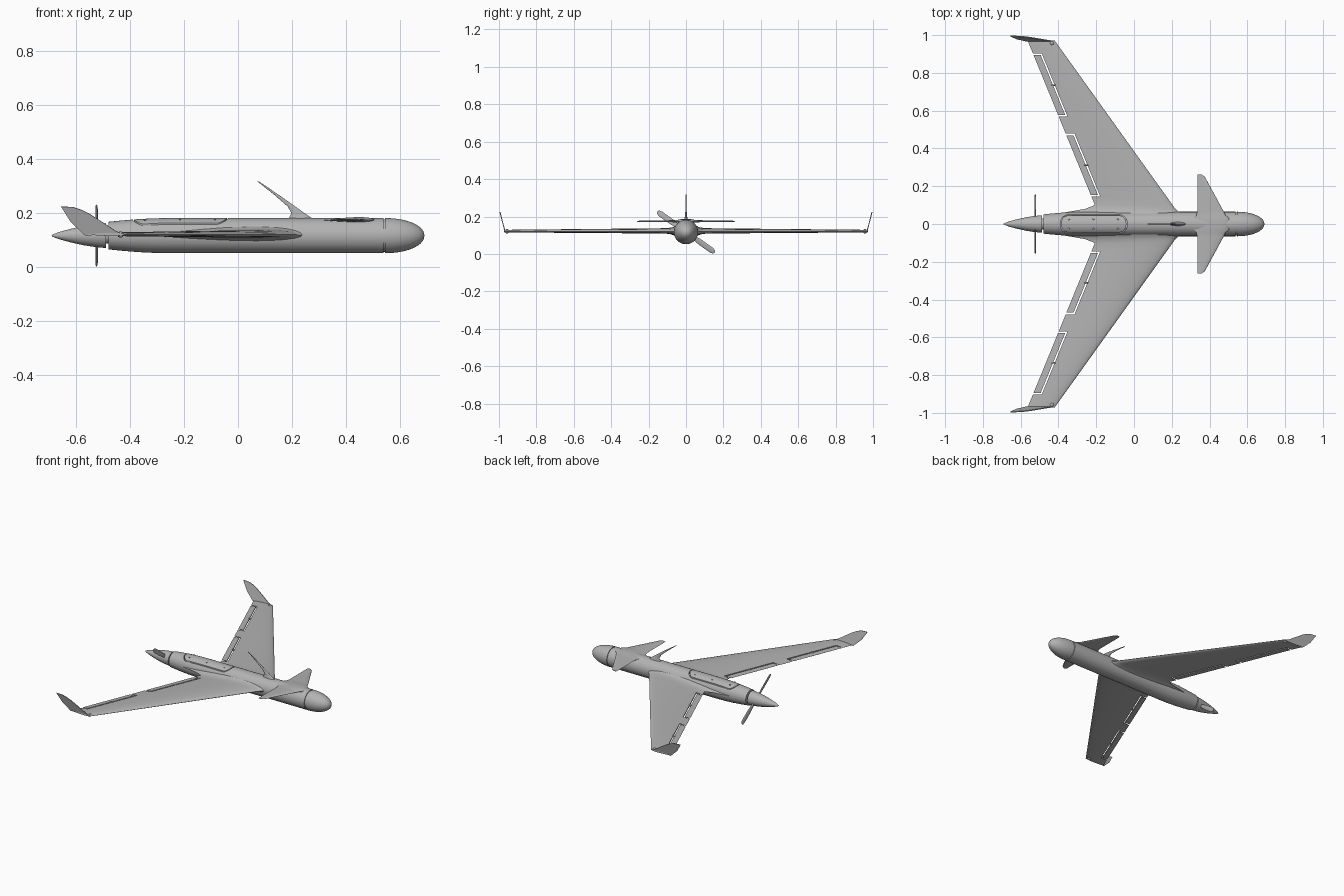
import bpy, bmesh, math
from mathutils import Vector, Matrix

old = bpy.data.objects.get("Cube")
if old:
    bpy.data.objects.remove(old, do_unlink=True)

AXIS_Z = 0.117
RADIUS = 0.065


def make_material(name, value):
    m = bpy.data.materials.new(name)
    m.use_nodes = True
    m.diffuse_color = (value, value, value, 1)
    m.node_tree.nodes["Principled BSDF"].inputs["Base Color"].default_value = (value, value, value, 1)
    return m


grey = make_material("light grey", 0.45)


def finish(name, bm, smooth=True):
    bmesh.ops.recalc_face_normals(bm, faces=bm.faces)
    mesh = bpy.data.meshes.new(name)
    bm.to_mesh(mesh)
    bm.free()
    mesh.materials.append(grey)
    ob = bpy.data.objects.new(name, mesh)
    bpy.context.collection.objects.link(ob)
    if smooth:
        smooth_edges(ob)
    return ob


def activate(ob):
    bpy.ops.object.select_all(action='DESELECT')
    ob.select_set(True)
    bpy.context.view_layer.objects.active = ob


def smooth_edges(ob):
    activate(ob)
    bpy.ops.object.shade_smooth_by_angle(angle=math.radians(35))


def loft(name, rings):
    """Skin closed rings of equal length and cap both ends."""
    bm = bmesh.new()
    loops = [[bm.verts.new(p) for p in ring] for ring in rings]
    n = len(loops[0])
    for a, b in zip(loops, loops[1:]):
        for i in range(n):
            j = (i + 1) % n
            bm.faces.new((a[i], a[j], b[j], b[i]))
    bm.faces.new(loops[0])
    bm.faces.new(loops[-1])
    return finish(name, bm)


def lathe(name, profile, sides=48):
    turns = [math.tau * i / sides for i in range(sides)]
    return loft(name, [[(x, r * math.cos(a), AXIS_Z + r * math.sin(a)) for a in turns]
                       for x, r in profile])


def airfoil(y, le, te, thick, z):
    """Closed wing section; slightly fuller on top."""
    def half(t):
        return 5 * thick * (0.297 * t ** 0.5 - 0.126 * t - 0.352 * t ** 2 + 0.284 * t ** 3 - 0.101 * t ** 4)
    steps = [(1 - math.cos(math.pi * i / 14)) / 2 for i in range(15)]
    top = [(le + (te - le) * t, y, z + 1.15 * half(t)) for t in reversed(steps)]
    low = [(le + (te - le) * t, y, z - 0.85 * half(t)) for t in steps[1:]]
    return top + low


def prism(name, points, direction, smooth=False):
    bm = bmesh.new()
    face = bm.faces.new([bm.verts.new(p) for p in points])
    out = bmesh.ops.extrude_face_region(bm, geom=[face])
    bmesh.ops.translate(bm, vec=direction, verts=[v for v in out["geom"] if isinstance(v, bmesh.types.BMVert)])
    return finish(name, bm, smooth)


def cut(ob, cutter):
    cutter.hide_render = True
    mod = ob.modifiers.new("cut", 'BOOLEAN')
    mod.operation = 'DIFFERENCE'
    mod.solver = 'EXACT'
    mod.object = cutter
    activate(ob)
    bpy.ops.object.modifier_apply(modifier=mod.name)
    bpy.data.objects.remove(cutter, do_unlink=True)


def ball(name, centre, r, scale=(1, 1, 1)):
    bm = bmesh.new()
    bmesh.ops.create_uvsphere(bm, u_segments=16, v_segments=10, radius=r)
    bmesh.ops.scale(bm, vec=scale, verts=bm.verts)
    bmesh.ops.translate(bm, vec=centre, verts=bm.verts)
    return finish(name, bm)


# Fuselage with rounded nose and a seam ring behind it
nose = [(0.545 + 0.145 * math.sin(a), RADIUS * math.cos(a) ** 0.95)
        for a in [math.radians(89.3) * i / 14 for i in range(15)]]
body = [(-0.48, 0.046), (-0.48, 0.051), (-0.43, 0.056), (-0.37, 0.061), (-0.31, 0.064), (-0.25, RADIUS),
        (0.538, RADIUS), (0.538, 0.06), (0.545, 0.06)]
fuselage = lathe("fuselage", body + nose)

# Rounded hatch seam cut into the top of the fuselage
def stadium(half_x, half_y, r):
    pts = []
    for k, (sx, sy) in enumerate(((1, 1), (-1, 1), (-1, -1), (1, -1))):
        for i in range(9):
            a = math.radians(90 * k + 90 * i / 8)
            pts.append((-0.213 + sx * (half_x - r) + r * math.cos(a), sy * (half_y - r) + r * math.sin(a)))
    return pts


bm = bmesh.new()
quads = []
for z in (0.152, 0.25):
    for pts in (stadium(0.177, 0.05, 0.045), stadium(0.172, 0.045, 0.04)):
        quads.append([bm.verts.new((x, y, z)) for x, y in pts])
for a, b in ((0, 1), (1, 3), (3, 2), (2, 0)):
    for i in range(len(quads[0])):
        j = i - 1
        bm.faces.new((quads[a][i], quads[a][j], quads[b][j], quads[b][i]))
cut(fuselage, finish("hatch_cutter", bm, False))
smooth_edges(fuselage)

for x in (-0.345, -0.215, -0.085):
    for y in (-0.025, 0.025):
        ball("hatch_screw", (x, y, 0.176), 0.005, (1, 1, 0.6))

# Pusher spinner, shaft and two-blade propeller
lathe("propeller_shaft", [(-0.50, 0.03), (-0.47, 0.03)], 24)
lathe("spinner", [(-0.69, 0.001), (-0.685, 0.005), (-0.66, 0.014), (-0.62, 0.025),
                  (-0.57, 0.036), (-0.53, 0.042), (-0.488, 0.046)])
tilt = Matrix.Rotation(math.radians(-35.5), 3, 'X')
for side in (1, -1):
    rings = []
    for d, w in ((0.0, 0.009), (0.04, 0.011), (0.10, 0.015), (0.165, 0.015), (0.183, 0.011), (0.188, 0.004)):
        ring = []
        for i in range(12):
            a = math.tau * i / 12
            p = Vector((0.003 * math.cos(a) + side * 0.2 * w * math.sin(a), side * d, w * math.sin(a)))
            ring.append(tilt @ p + Vector((-0.523, 0, AXIS_Z)))
        rings.append(ring)
    loft("propeller_blade", rings)


# Swept wings with blended roots, slotted control surfaces and winglets
def leading(y):
    return 0.227 - 0.717 * (y - 0.069)


def trailing(y):
    return -0.205 - 0.409 * (y - 0.095)


def slot_outline(y0, y1, chord, w):
    def corner(y, c):
        return (trailing(y) + c, y)
    return [corner(y0, -0.03), corner(y0, chord), corner(y1, chord), corner(y1, -0.03),
            corner(y1 - w, -0.03), corner(y1 - w, chord - w), corner(y0 + w, chord - w), corner(y0 + w, -0.03)]


for side in (1, -1):
    label = "left" if side == 1 else "right"
    rings = [airfoil(0.02 * side, 0.33, -0.47, 0.09, AXIS_Z),
             airfoil(0.05 * side, 0.27, -0.44, 0.062, AXIS_Z + 0.001),
             airfoil(0.066 * side, 0.235, -0.34, 0.045, AXIS_Z + 0.002),
             airfoil(0.08 * side, leading(0.08), -0.26, 0.036, AXIS_Z + 0.003)]
    for y, thick in ((0.1, 0.031), (0.14, 0.028), (0.5, 0.022), (0.95, 0.014), (0.972, 0.012)):
        rings.append(airfoil(y * side, leading(y), trailing(y), thick, AXIS_Z + 0.004))
    wing = loft(label + "_wing", rings)
    for y0, y1 in ((0.145, 0.478), (0.568, 0.903)):
        outline = [(x, y * side, 0.05) for x, y in slot_outline(y0, y1, 0.047, 0.009)]
        cut(wing, prism("slot_cutter", outline, (0, 0, 0.15)))
        # Hinge across the slot and a small horn
        ym = (y0 + y1) / 2
        ball(label + "_hinge", (trailing(ym) + 0.042, ym * side, AXIS_Z + 0.005), 0.009, (1.5, 0.45, 0.8))
    smooth_edges(wing)
    ball(label + "_wingtip_light", (-0.435, 0.957 * side, AXIS_Z + 0.004), 0.012)

    shape = [(-0.423, 0.12), (-0.455, 0.135), (-0.50, 0.165), (-0.55, 0.197), (-0.58, 0.212),
             (-0.61, 0.222), (-0.655, 0.224), (-0.62, 0.168), (-0.567, 0.118)]
    plate = [(x, side * (0.97 + 0.027 * (z - 0.118) / 0.106), z) for x, z in shape]
    prism(label + "_winglet", plate, (0, side * -0.005, 0.001))

# Canard across the top of the forward fuselage
canard = [(0.262, 0.358, 0.337, 0.004), (0.25, 0.375, 0.335, 0.006), (0.07, 0.473, 0.335, 0.011),
          (0.045, 0.485, 0.330, 0.014), (0.03, 0.505, 0.318, 0.02)]
sections = [airfoil(-y, le, te, t, 0.174) for y, le, te, t in canard]
sections += [airfoil(y, le, te, t, 0.174) for y, le, te, t in reversed(canard)]
loft("canard", sections)

# Swept-back dorsal antenna with a flared foot
stations = [(0.17, 0.235, 0.055, 0.014), (0.184, 0.23, 0.04, 0.009), (0.2, 0.222, 0.024, 0.006),
            (0.225, 0.198, 0.014, 0.004), (0.27, 0.14, 0.008, 0.003), (0.318, 0.074, 0.003, 0.0015)]
loft("antenna", [[(x + rx * math.cos(a), ry * math.sin(a), z)
                  for a in [math.tau * i / 16 for i in range(16)]] for z, x, rx, ry in stations])
